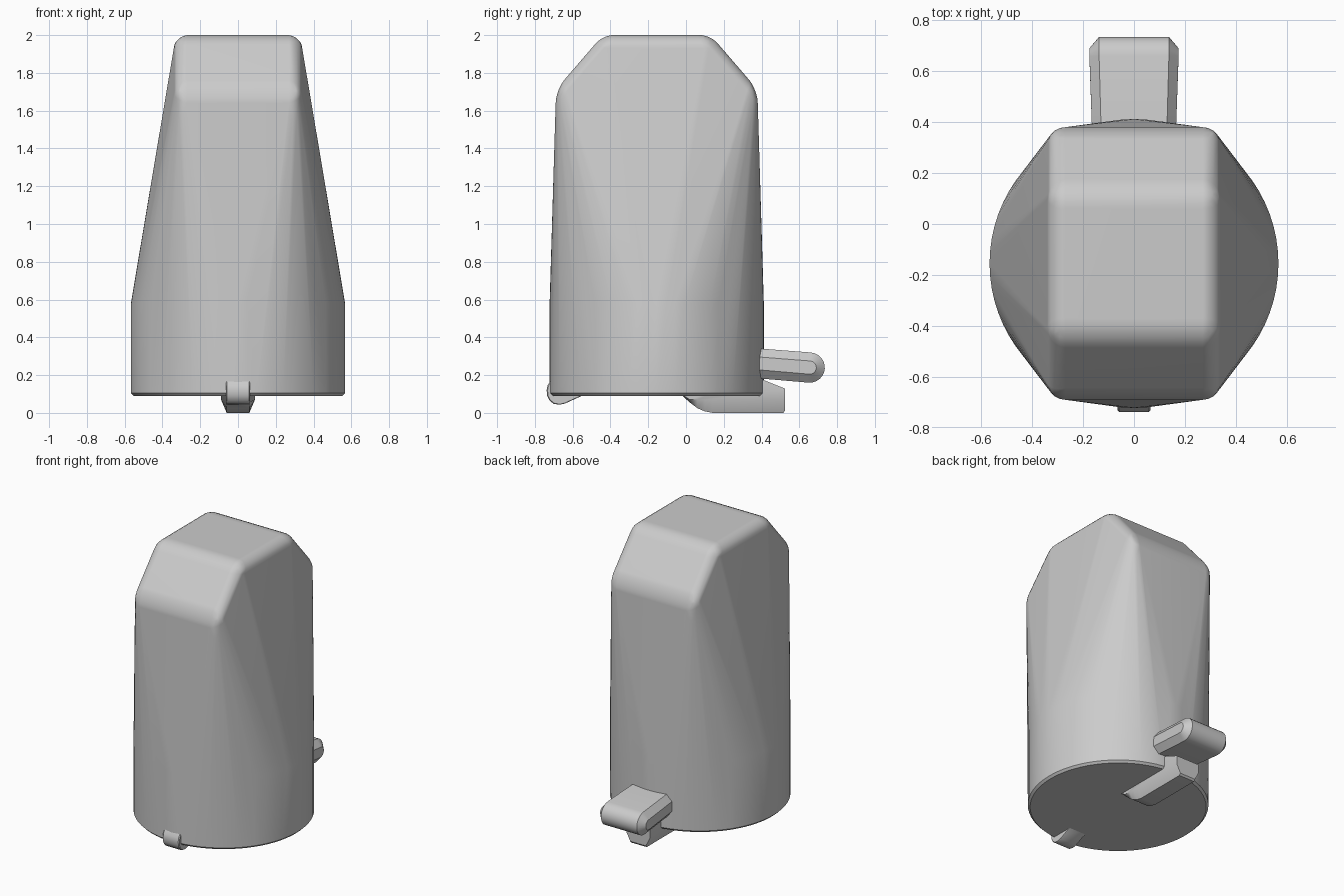
import bpy, bmesh, math
from mathutils import Vector

cube = bpy.data.objects.get("Cube")
if cube:
    bpy.data.objects.remove(cube, do_unlink=True)

grey = bpy.data.materials.new("plain_grey")
grey.use_nodes = True
grey.diffuse_color = (0.6, 0.6, 0.6, 1)
grey.node_tree.nodes["Principled BSDF"].inputs["Base Color"].default_value = (0.6, 0.6, 0.6, 1)


def finish(name, bm, angle):
    bmesh.ops.recalc_face_normals(bm, faces=bm.faces[:])
    mesh = bpy.data.meshes.new(name)
    bm.to_mesh(mesh)
    bm.free()
    mesh.materials.append(grey)
    obj = bpy.data.objects.new(name, mesh)
    bpy.context.collection.objects.link(obj)
    bpy.ops.object.select_all(action='DESELECT')
    obj.select_set(True)
    bpy.context.view_layer.objects.active = obj
    bpy.ops.object.shade_smooth_by_angle(angle=math.radians(angle))
    return obj


def loft(name, sections, angle=35):
    """Skin matching side profiles, given as (x, [(y, z), ...])."""
    bm = bmesh.new()
    rings = [[bm.verts.new((x, y, z)) for y, z in pts] for x, pts in sections]
    for a, b in zip(rings, rings[1:]):
        for i in range(len(a)):
            j = (i + 1) % len(a)
            bm.faces.new((a[i], a[j], b[j], b[i]))
    bm.faces.new(rings[0])
    bm.faces.new(rings[-1])
    return finish(name, bm, angle)


def mirrored(outer_x, outer, inner_x, inner):
    return [(-outer_x, outer), (-inner_x, inner), (inner_x, inner), (outer_x, outer)]


# Body: rounded wedge-shaped crown blended into a round base
bm = bmesh.new()
profile = [(-0.69, 1.58), (-0.69, 1.71), (-0.44, 2.0), (0.13, 2.0), (0.38, 1.71), (0.38, 1.58)]
ends = [[bm.verts.new((x, y, z)) for y, z in profile] for x in (-0.34, 0.34)]
for i in range(len(profile)):
    j = (i + 1) % len(profile)
    bm.faces.new((ends[0][i], ends[0][j], ends[1][j], ends[1][i]))
for end in ends:
    bm.faces.new(end)
bmesh.ops.recalc_face_normals(bm, faces=bm.faces[:])
rounded = [e for e in bm.edges if any(v.co.z > 1.6 for v in e.verts)]
bmesh.ops.bevel(bm, geom=rounded, offset=0.07, segments=5, profile=0.5, affect='EDGES')
bmesh.ops.delete(bm, geom=bm.edges[:] + bm.faces[:], context='EDGES_FACES')
for radius, z in ((0.553, 0.09), (0.567, 0.104), (0.567, 0.58)):
    for i in range(72):
        a = math.tau * i / 72
        bm.verts.new((radius * math.cos(a), -0.155 + radius * math.sin(a), z))
hull = bmesh.ops.convex_hull(bm, input=bm.verts[:])
spare = {g for g in hull["geom_interior"] + hull["geom_unused"] if isinstance(g, bmesh.types.BMVert)}
bmesh.ops.delete(bm, geom=list(spare), context='VERTS')
bmesh.ops.dissolve_limit(bm, angle_limit=0.002, verts=bm.verts[:], edges=bm.edges[:])
body = finish("body", bm, 35)
body.modifiers.new("even_shading", 'WEIGHTED_NORMAL').keep_sharp = True


# Rear pedal: slab with a round tip and chamfered sides
def pedal_profile(inset):
    r = 0.08 - inset
    pts = [(0.36, 0.185 + inset)]
    for i in range(13):
        a = -math.pi / 2 + math.pi * i / 12 - 0.08
        pts.append((0.655 + r * math.cos(a), 0.24 + r * math.sin(a)))
    return pts + [(0.36, 0.343 - inset)]


pedal = loft("rear_pedal", mirrored(0.175, pedal_profile(0.045), 0.137, pedal_profile(0)))
for v in pedal.data.vertices:
    if v.co.y < 0.4:
        v.co.x *= 0.94

# Rear foot: bracket under the base that rises behind it
foot = [(-0.03, 0.1), (0.02, 0.055), (0.06, 0.025), (0.1, 0.008), (0.14, 0.0),
        (0.515, 0.0), (0.525, 0.012), (0.525, 0.128), (0.4, 0.178), (0.3, 0.178)]
foot_side = [(y, max(z, 0.07)) for y, z in foot]
loft("rear_foot", mirrored(0.09, foot_side, 0.06, foot))

# Front clip: small hook wrapped around the lower rim
clip = [(-0.53, 0.1), (-0.6, 0.068), (-0.64, 0.05), (-0.67, 0.043), (-0.7, 0.048), (-0.722, 0.065),
        (-0.735, 0.09), (-0.738, 0.12), (-0.733, 0.145), (-0.718, 0.17), (-0.68, 0.17), (-0.6, 0.12)]
clip_mid = Vector((-0.65, 0.1))
clip_side = [tuple(clip_mid + (Vector(p) - clip_mid) * 0.94) for p in clip]
loft("front_clip", mirrored(0.064, clip_side, 0.058, clip))
